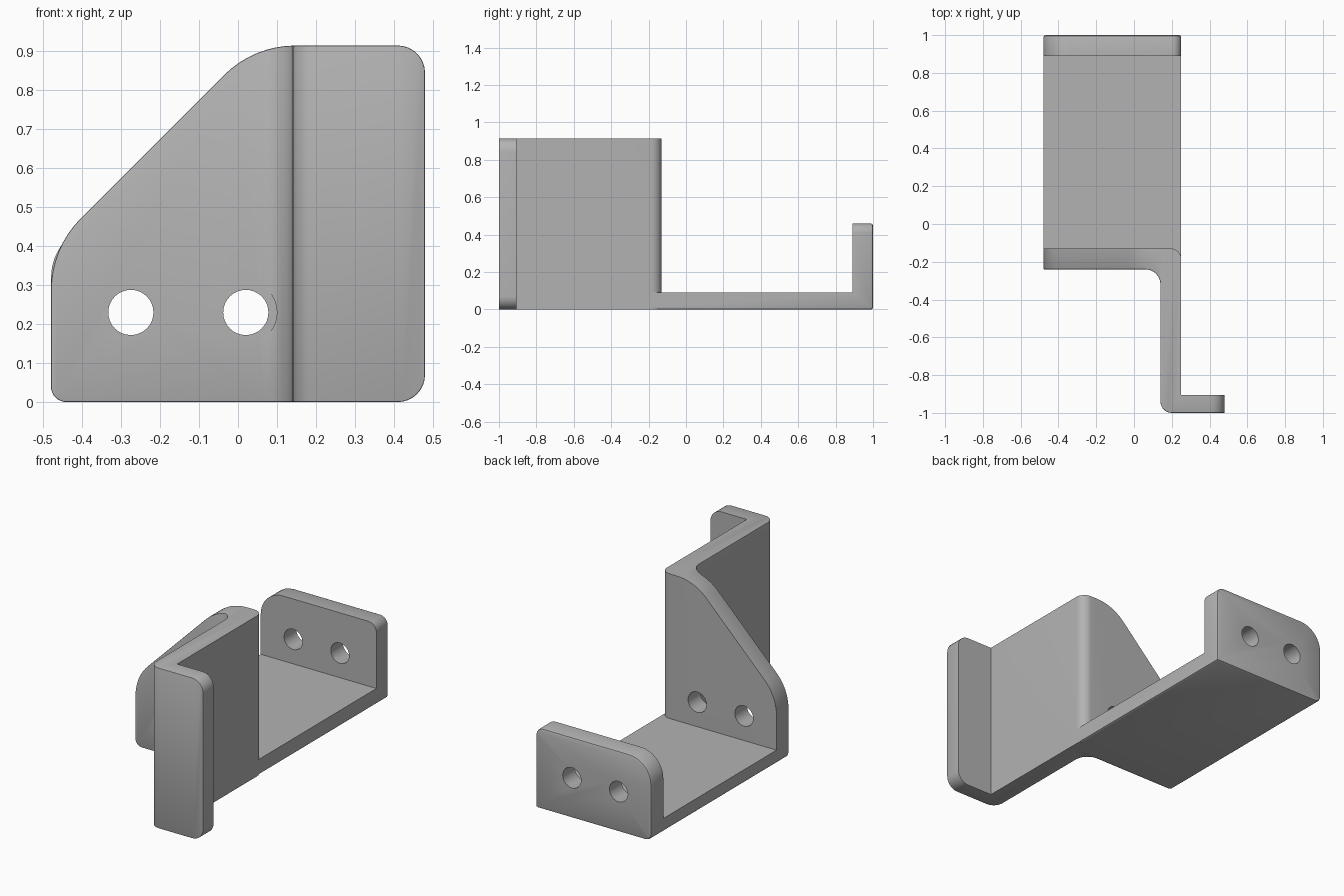
import bpy, bmesh, math
from mathutils import Vector, Matrix

cube = bpy.data.objects.get("Cube")
if cube:
    bpy.data.objects.remove(cube)

grey = bpy.data.materials.new("plain_grey")
GREY = (0.45, 0.45, 0.45, 1)
grey.diffuse_color = GREY
grey.use_nodes = True
grey.node_tree.nodes["Principled BSDF"].inputs["Base Color"].default_value = GREY


def rounded(corners, steps=8):
    """Polygon from (u, v, radius) corners, each turned into an arc."""
    out = []
    for i, (u, v, r) in enumerate(corners):
        p = Vector((u, v))
        if r == 0:
            out.append(p)
            continue
        a = (Vector(corners[i - 1][:2]) - p).normalized()
        b = (Vector(corners[(i + 1) % len(corners)][:2]) - p).normalized()
        half = a.angle(b) / 2
        centre = p + (a + b).normalized() * r / math.sin(half)
        start = p + a * r / math.tan(half) - centre
        end = p + b * r / math.tan(half) - centre
        sweep = math.atan2(start.cross(end), start.dot(end))
        out += [centre + Matrix.Rotation(sweep * k / steps, 2) @ start
                for k in range(steps + 1)]
    return out


def prism(name, outline, axis, lo, hi):
    """Extrude an outline along x, y or z."""
    place = {"x": lambda p, t: (t, p.x, p.y),
             "y": lambda p, t: (p.x, t, p.y),
             "z": lambda p, t: (p.x, p.y, t)}[axis]
    bm = bmesh.new()
    ends = [[bm.verts.new(place(p, t)) for p in outline] for t in (lo, hi)]
    bm.faces.new(ends[0])
    bm.faces.new(ends[1])
    n = len(outline)
    for i in range(n):
        j = (i + 1) % n
        bm.faces.new((ends[0][i], ends[0][j], ends[1][j], ends[1][i]))
    bmesh.ops.recalc_face_normals(bm, faces=bm.faces)
    mesh = bpy.data.meshes.new(name)
    bm.to_mesh(mesh)
    bm.free()
    ob = bpy.data.objects.new(name, mesh)
    bpy.context.collection.objects.link(ob)
    return ob


def combine(ob, tool, operation):
    """Apply a boolean and discard the tool."""
    mod = ob.modifiers.new("combine", "BOOLEAN")
    mod.operation, mod.object, mod.solver = operation, tool, "EXACT"
    bpy.context.view_layer.update()
    deps = bpy.context.evaluated_depsgraph_get()
    mesh = bpy.data.meshes.new_from_object(ob.evaluated_get(deps))
    ob.modifiers.clear()
    ob.data = mesh
    bpy.data.objects.remove(tool)


def soften(ob, is_outer, extra=lambda e: False):
    """Bevel the border of the outer faces."""
    bm = bmesh.new()
    bm.from_mesh(ob.data)
    bmesh.ops.remove_doubles(bm, verts=bm.verts, dist=0.0001)
    bm.normal_update()
    outer = {f for f in bm.faces if is_outer(f.normal, f.calc_center_median())}
    edges = [e for e in bm.edges
             if sum(f in outer for f in e.link_faces) == 1 or extra(e)]
    bmesh.ops.bevel(bm, geom=edges, offset=0.012, segments=2, profile=0.5,
                    affect="EDGES", clamp_overlap=True)
    bm.to_mesh(ob.data)
    bm.free()


# Front wall, web and flange: bent plan trimmed by the front outline
bracket = prism("bracket", rounded([
    (-0.6, -0.24, 0), (0.14, -0.24, 0.08), (0.14, -1, 0.06), (0.6, -1, 0),
    (0.6, -0.905, 0), (0.25, -0.905, 0), (0.25, -0.13, 0.055), (-0.6, -0.13, 0)]),
    "z", -0.1, 1.2)
trim = prism("front_trim", rounded([
    (-0.48, 0, 0.04), (0.48, 0, 0.07), (0.48, 0.915, 0.07),
    (0.04, 0.915, 0.26), (-0.48, 0.395, 0.26)]), "y", -1.2, 0.1)
combine(bracket, trim, "INTERSECT")
soften(bracket, lambda n, c: abs(n.z) < 0.01 and n.x + n.y < -0.5 and c.x > -0.45)

# Base and back wall: angled side profile trimmed by the rear outline
base = prism("base", rounded([
    (-0.22, -0.1, 0), (1, -0.1, 0), (1, 0.6, 0), (0.89, 0.6, 0),
    (0.89, 0.09, 0), (-0.22, 0.09, 0)]), "x", -0.6, 0.4)
trim = prism("back_trim", rounded([
    (-0.48, 0, 0.04), (0.25, 0, 0), (0.25, 0.46, 0.05), (-0.48, 0.46, 0.14)]),
    "y", -1.2, 1.2)
combine(base, trim, "INTERSECT")
soften(base, lambda n, c: n.y > 0.9 and c.y > 0.99,
       lambda e: all(v.co.z < 0.001 and v.co.x > 0.249 for v in e.verts))
combine(bracket, base, "UNION")


# Bolt holes, with clearance spots on the front wall
def drill(x, radius, lo, hi):
    ring = [Vector((x + radius * math.cos(a), 0.23 + radius * math.sin(a)))
            for a in (math.tau * k / 32 for k in range(32))]
    combine(bracket, prism("drill", ring, "y", lo, hi), "DIFFERENCE")


for x in (-0.275, 0.02):
    drill(x, 0.058, -0.5, 1.2)
drill(0.02, 0.08, -0.5, -0.2405)

bracket.data.materials.clear()
bracket.data.materials.append(grey)
for f in bracket.data.polygons:
    f.material_index = 0
bpy.ops.object.select_all(action="DESELECT")
bracket.select_set(True)
bpy.context.view_layer.objects.active = bracket
bpy.ops.object.shade_smooth_by_angle(angle=math.radians(30))
